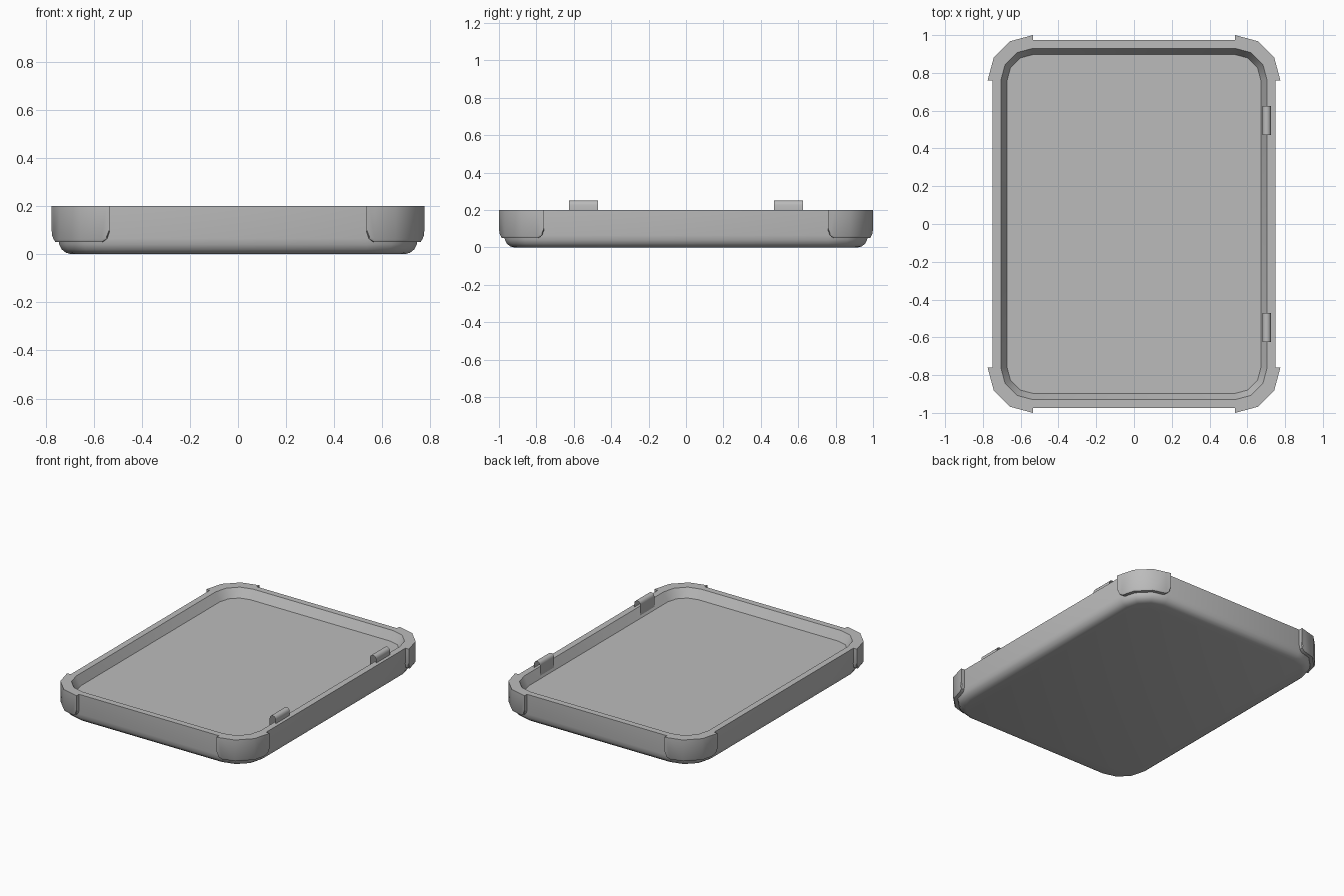
import bpy, bmesh, math

cube = bpy.data.objects.get("Cube")
if cube:
    bpy.data.objects.remove(cube, do_unlink=True)

GREY = (0.5, 0.5, 0.5, 1)
mat = bpy.data.materials.new("plain grey")
mat.use_nodes = True
mat.diffuse_color = GREY
mat.node_tree.nodes["Principled BSDF"].inputs["Base Color"].default_value = GREY

CX, CY, TOP = 0.535, 0.76, 0.2   # corner arc centres and rim height


def finish(name, bm, angle=35):
    bmesh.ops.recalc_face_normals(bm, faces=bm.faces)
    me = bpy.data.meshes.new(name)
    bm.to_mesh(me)
    bm.free()
    me.materials.append(mat)
    ob = bpy.data.objects.new(name, me)
    bpy.context.collection.objects.link(ob)
    bpy.ops.object.select_all(action='DESELECT')
    ob.select_set(True)
    bpy.context.view_layer.objects.active = ob
    bpy.ops.object.shade_smooth_by_angle(angle=math.radians(angle))
    return ob


def skin(bm, rings, closed=True):
    n = len(rings[0])
    for a, b in zip(rings, rings[1:]):
        for i in range(n if closed else n - 1):
            j = (i + 1) % n
            bm.faces.new((a[i], a[j], b[j], b[i]))


def rounded_ring(bm, r, z):
    ring = []
    for q, (sx, sy) in enumerate(((1, 1), (-1, 1), (-1, -1), (1, -1))):
        for k in range(4):
            a = math.radians(q * 90 + k * 30)
            ring.append(bm.verts.new((sx * CX + r * math.cos(a),
                                      sy * CY + r * math.sin(a), z)))
    return ring


# Tray: rounded underside, wall, flat rim, sloped inner wall and floor
bm = bmesh.new()
profile = [(0.158, 0), (0.18, 0.006), (0.198, 0.02), (0.208, 0.04),
           (0.212, 0.065), (0.213, TOP), (0.17, TOP), (0.137, 0.14)]
rings = [rounded_ring(bm, r, z) for r, z in profile]
skin(bm, rings)
bm.faces.new(rings[0])
bm.faces.new(rings[-1])
finish("tray", bm)


# Corner guards: curved plates with clipped lower ends
def arc_point(r, t):
    k = min(int(t), 2)
    a, b = math.radians(k * 30), math.radians(k * 30 + 30)
    f = t - k
    return (CX + r * (math.cos(a) * (1 - f) + math.cos(b) * f),
            CY + r * (math.sin(a) * (1 - f) + math.sin(b) * f))


half = [(0, 0.09), (0.09, 0.063), (0.28, 0.05), (1, 0.05)]
columns = half + [(3 - t, z) for t, z in reversed(half)]
for sx, side in ((1, "left"), (-1, "right")):
    for sy, end in ((1, "back"), (-1, "front")):
        bm = bmesh.new()
        sections = []
        for t, z in columns:
            loop = [(0.2, z), (0.233, z), (0.24, z + 0.012), (0.24, TOP), (0.2125, TOP)]
            pts = [(arc_point(r, t), h) for r, h in loop]
            sections.append([bm.verts.new((sx * p[0], sy * p[1], h)) for p, h in pts])
        skin(bm, sections)
        bm.faces.new(sections[0])
        bm.faces.new(sections[-1])
        finish(f"{end}_{side}_corner_guard", bm)

# Hinge clips: open, arched strips standing on the left rim
arch = [(0.68, 0.155), (0.68, 0.228)]
arch += [(0.7025 - 0.0225 * math.cos(math.radians(a)),
          0.228 + 0.0225 * math.sin(math.radians(a))) for a in range(30, 180, 30)]
arch += [(0.725, 0.228), (0.725, TOP)]
for y, end in ((0.548, "back"), (-0.548, "front")):
    bm = bmesh.new()
    strips = [[bm.verts.new((x, y + d, z)) for x, z in arch] for d in (-0.077, 0.077)]
    skin(bm, strips, closed=False)
    ob = finish(f"{end}_hinge_clip", bm)
    if ob.data.polygons[0].normal.x > 0:
        ob.data.flip_normals()
